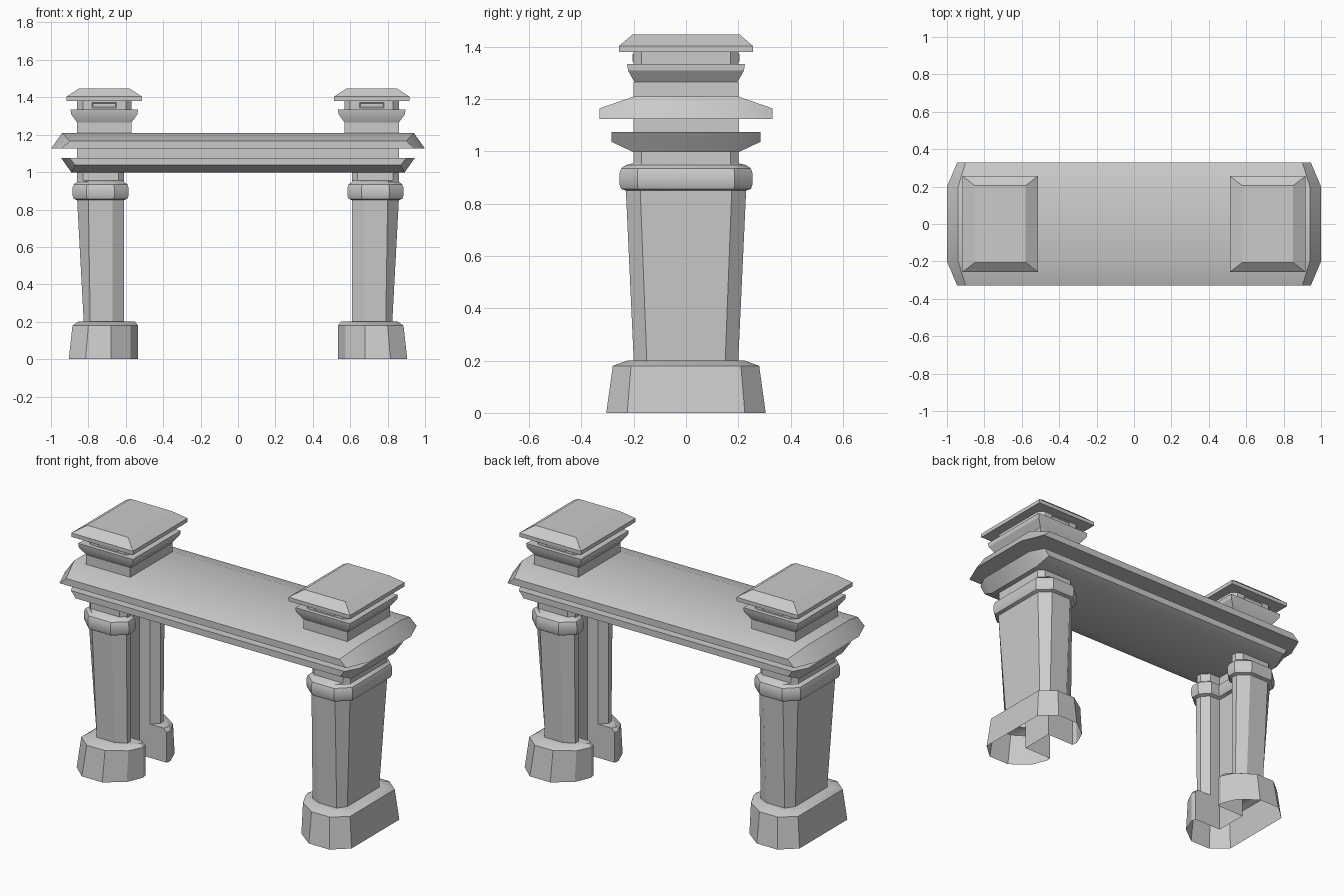
import bpy, bmesh, math
from mathutils import Vector

if "Cube" in bpy.data.objects:
    bpy.data.objects.remove(bpy.data.objects["Cube"])


def finish(bm, name):
    bmesh.ops.recalc_face_normals(bm, faces=bm.faces)
    me = bpy.data.meshes.new(name)
    bm.to_mesh(me)
    bm.free()
    ob = bpy.data.objects.new(name, me)
    bpy.context.collection.objects.link(ob)
    bpy.ops.object.select_all(action='DESELECT')
    ob.select_set(True)
    bpy.context.view_layer.objects.active = ob
    bpy.ops.object.shade_smooth_by_angle(angle=math.radians(30))
    return ob


def loft(name, rings, cap=True):
    """Skin a stack of (outline, z) rings."""
    bm = bmesh.new()
    rows = [[bm.verts.new((x, y, z)) for x, y in pts] for pts, z in rings]
    for a, b in zip(rows, rows[1:]):
        for i in range(len(a)):
            j = (i + 1) % len(a)
            bm.faces.new((a[i], a[j], b[j], b[i]))
    if cap:
        bm.faces.new(rows[0])
        bm.faces.new(rows[-1])
    return finish(bm, name)


def full(half, s):
    """Complete a half outline across y = 0 on side s."""
    return [(s * x, y) for x, y in half] + [(s * x, -y) for x, y in reversed(half)]


def grow(half, d):
    """Mitred outward offset of a half outline."""
    p = [Vector(q) for q in full(half, 1)]
    out = []
    for i in range(len(half)):
        e1 = (p[i] - p[i - 1]).normalized()
        e2 = (p[i + 1] - p[i]).normalized()
        n1, n2 = Vector((e1.y, -e1.x)), Vector((e2.y, -e2.x))
        out.append(tuple(p[i] + (n1 + n2) * d / (1 + n1.dot(n2))))
    return out


def rect(cx, hx, hy, c=0):
    if c:
        return [(cx + sx * a, sy * b) for sx, sy, a, b in (
            (1, -1, hx - c, hy), (1, -1, hx, hy - c), (1, 1, hx, hy - c), (1, 1, hx - c, hy),
            (-1, 1, hx - c, hy), (-1, 1, hx, hy - c), (-1, -1, hx, hy - c), (-1, -1, hx - c, hy))]
    return [(cx - hx, -hy), (cx + hx, -hy), (cx + hx, hy), (cx - hx, hy)]


def lintel(name, prof):
    """Long slab from a half profile of (y, z, end x), with faceted slanted ends."""
    bm = bmesh.new()
    ring = prof + [(-y, z, x) for y, z, x in reversed(prof)]
    rows = [[bm.verts.new((s * x, y, z)) for y, z, x in ring] for s in (-1, 1)]
    for i in range(8):
        j = (i + 1) % 8
        bm.faces.new((rows[0][i], rows[0][j], rows[1][j], rows[1][i]))
    for r in rows:
        bm.faces.new(r[:4])
        bm.faces.new(r[4:])
        bm.faces.new((r[0], r[3], r[4], r[7]))
    return finish(bm, name)


# Horseshoe-shaped plan outlines for the legs (outer side to notch, y > 0 half)
base0 = [(.905, .225), (.815, .305), (.68, .305), (.575, .225), (.535, .13), (.54, .1), (.72, .1)]
base1 = [(.885, .21), (.80, .28), (.68, .28), (.575, .21), (.535, .13), (.54, .1), (.72, .1)]
base2 = [(.855, .17), (.80, .225), (.67, .225), (.595, .185), (.55, .13), (.56, .1), (.72, .1)]
shaft0 = [(.825, .15), (.79, .2), (.67, .2), (.61, .17), (.61, .14), (.65, .1), (.72, .1)]
shaft1 = [(.86, .175), (.80, .23), (.67, .23), (.61, .18), (.61, .14), (.65, .1), (.72, .1)]
neck = [(.86, .17), (.83, .2), (.64, .2), (.61, .17), (.61, .14), (.65, .1), (.72, .1)]
roll = [(0, .85), (.018, .857), (.025, .875), (.025, .915), (.018, .935), (0, .948)]

for s, side in ((-1, "left"), (1, "right")):
    # Hollow plinth, tapered shaft, rolled collar and neck
    loft(side + "_leg_base", [(full(o, s), z) for o, z in
         ((base0, 0), (base1, .18), (base2, .2), (shaft0, .2))], cap=False)
    loft(side + "_leg_shaft", [(full(shaft0, s), .2), (full(shaft1, s), .85)], cap=False)
    loft(side + "_leg_collar", [(full(grow(shaft1, d), s), z) for d, z in roll]
         + [(full(neck, s), .955)], cap=False)
    loft(side + "_leg_neck", [(full(neck, s), .955), (full(neck, s), 1.0)], cap=False)

    # Lantern-like finial: block, flared tray, core and cap
    cx = s * .715
    loft(side + "_finial_block", [(rect(cx, .145, .2), z) for z in (1.2, 1.266)])
    loft(side + "_finial_tray", [(rect(cx, .145, .197), 1.265), (rect(cx, .178, .222), 1.31),
                                 (rect(cx, .18, .225), 1.335)])
    loft(side + "_finial_core", [(rect(cx, .145, .2, .03), z) for z in (1.33, 1.385)])
    loft(side + "_finial_cap", [(rect(cx, .203, .257), 1.38), (rect(cx, .203, .257), 1.403),
                                (rect(cx, .135, .205), 1.447)])

    # Small framed slots on front and back of the core
    bm = bmesh.new()
    bmesh.ops.create_cube(bm, size=1)
    for v in bm.verts:
        v.co = Vector((cx + v.co.x * .13, v.co.y * .408, 1.358 + v.co.z * .028))
    bm.normal_update()
    faces = [f for f in bm.faces if abs(f.normal.y) > .9]
    bmesh.ops.inset_individual(bm, faces=faces, thickness=.006)
    bmesh.ops.translate(bm, verts=list(faces[0].verts), vec=faces[0].normal * -.003)
    bmesh.ops.translate(bm, verts=list(faces[1].verts), vec=faces[1].normal * -.003)
    finish(bm, side + "_finial_slot")

# Crossbeam: lower slab, middle band and wide top slab
lintel("lower_slab", [(.2, 1.075, .945), (.285, 1.075, .90), (.285, 1.037, .87), (.2, .997, .89)])
loft("middle_band", [(rect(0, .86, .2), z) for z in (1.07, 1.13)])
lintel("top_slab", [(.2, 1.21, .94), (.33, 1.165, .90), (.33, 1.125, .945), (.2, 1.125, 1.0)])
